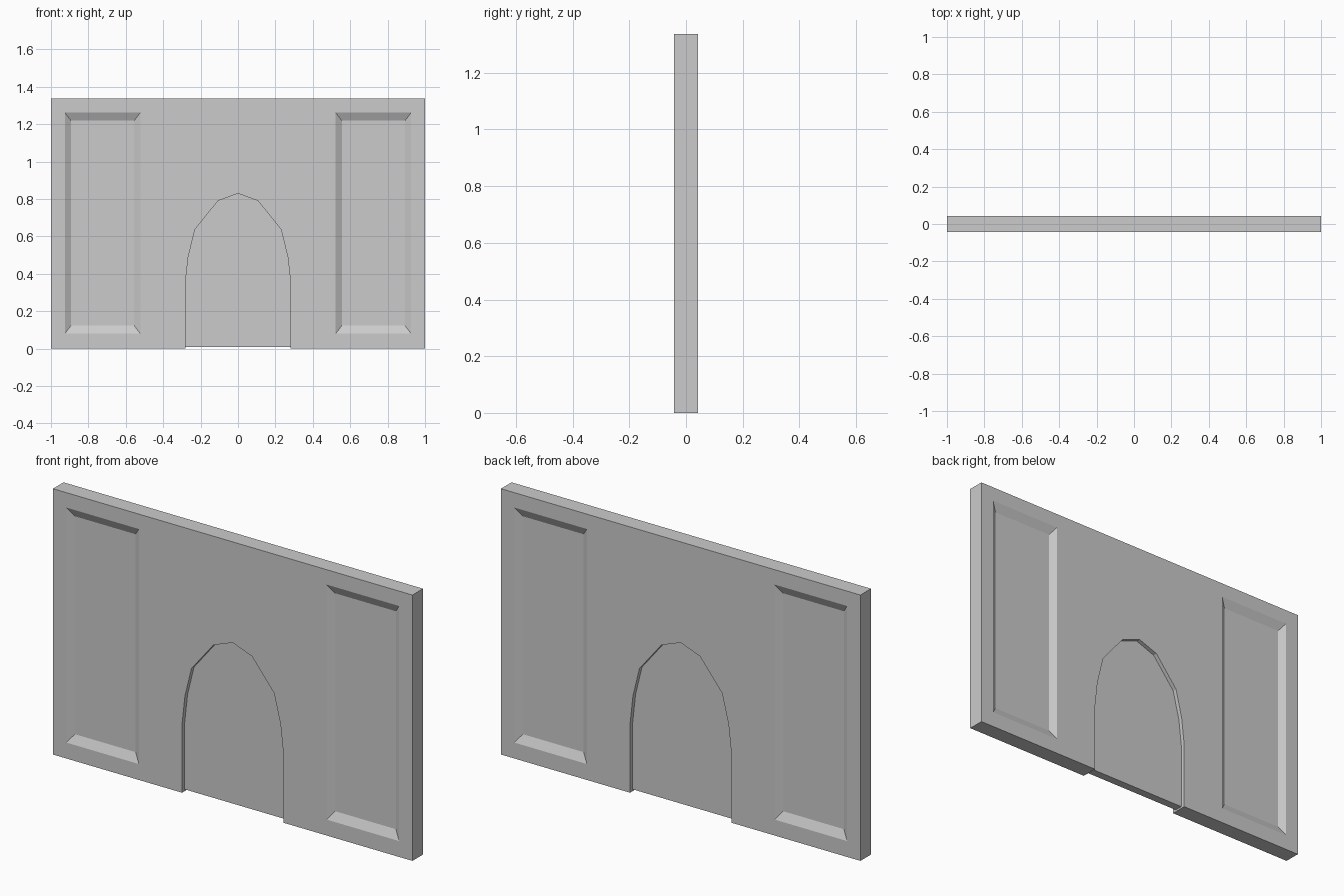
import bpy, bmesh

if "Cube" in bpy.data.objects:
    bpy.data.objects.remove(bpy.data.objects["Cube"])

W, H, T = 1.0, 1.337, 0.042      # half width, height, half thickness
DEPTH = 0.021                    # depth of panel and door recesses


def prism(name, outline, y0, y1):
    """Extrude an x-z outline from y0 to y1."""
    bm = bmesh.new()
    face = bm.faces.new([bm.verts.new((x, y0, z)) for x, z in outline])
    ext = bmesh.ops.extrude_face_region(bm, geom=[face])["geom"]
    for v in ext:
        if isinstance(v, bmesh.types.BMVert):
            v.co.y = y1
    bmesh.ops.recalc_face_normals(bm, faces=bm.faces)
    return finish(name, bm)


def finish(name, bm):
    mesh = bpy.data.meshes.new(name)
    bm.to_mesh(mesh)
    bm.free()
    obj = bpy.data.objects.new(name, mesh)
    bpy.context.collection.objects.link(obj)
    return obj


def panel_cutter(bm, side, face):
    """Bevelled recess, continued outward past the wall surface."""
    rings = []
    for s in (-1, 1):            # -1 = outside the wall, 1 = recess floor
        x0, x1 = 0.522 + s * 0.033, 0.926 - s * 0.033
        z0, z1 = 0.08 + s * 0.043, 1.262 - s * 0.043
        y = face * (T - s * DEPTH)
        rings.append([bm.verts.new((side * x, y, z))
                      for x, z in ((x0, z0), (x1, z0), (x1, z1), (x0, z1))])
    a, b = rings
    bm.faces.new(a)
    bm.faces.new(b)
    for i in range(4):
        j = (i + 1) % 4
        bm.faces.new((a[i], a[j], b[j], b[i]))


# Pointed arch, left to right over the top
half = [(0.282, 0.345), (0.266, 0.49), (0.23, 0.638), (0.107, 0.79)]
arch = [(-x, z) for x, z in half] + [(0, 0.83)] + half[::-1]

# Wall with an arched doorway
wall = prism("wall", [(-W, 0), (-W, H), (W, H), (W, 0), (0.282, 0)]
             + arch[::-1] + [(-0.282, 0)], -T, T)

# Recessed panels on both sides of the doorway, front and back
bm = bmesh.new()
for side in (-1, 1):
    for face in (-1, 1):
        panel_cutter(bm, side, face)
bmesh.ops.recalc_face_normals(bm, faces=bm.faces)
cutter = finish("panel_cutter", bm)
cutter.hide_render = True
mod = wall.modifiers.new("panels", "BOOLEAN")
mod.operation = "DIFFERENCE"
mod.solver = "EXACT"
mod.object = cutter
bpy.context.view_layer.objects.active = wall
bpy.ops.object.modifier_apply(modifier=mod.name)
bpy.data.objects.remove(cutter)

# Door slab, set back from both faces and just clear of the ground
prism("door", [(-0.282, 0.009)] + arch + [(0.282, 0.009)], DEPTH - T, T - DEPTH)
